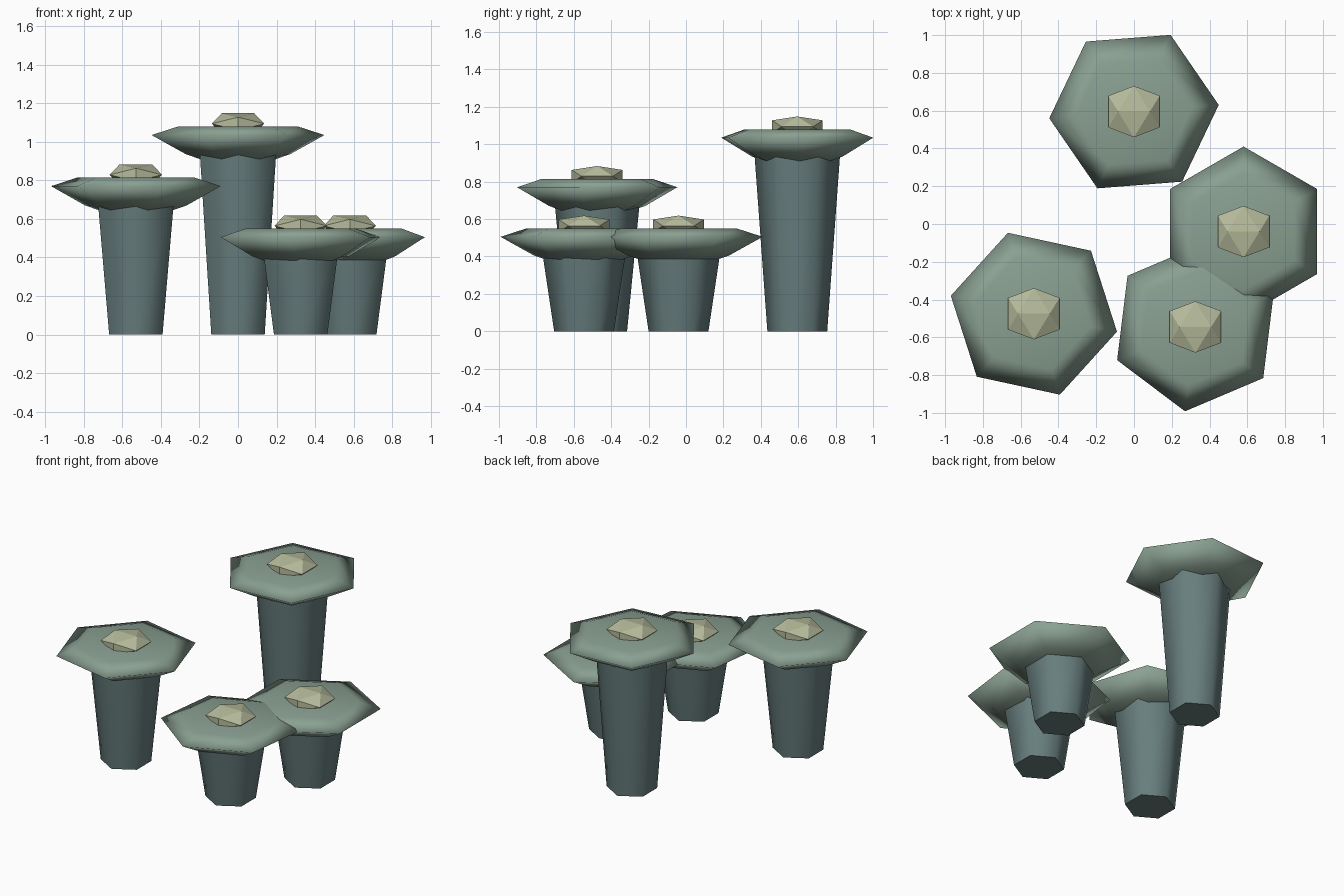
import bpy, bmesh, math
from mathutils import Vector

if "Cube" in bpy.data.objects:
    bpy.data.objects.remove(bpy.data.objects["Cube"])


def material(name, r, g, b):
    lin = [((c / 255 + 0.055) / 1.055) ** 2.4 for c in (r, g, b)]
    m = bpy.data.materials.new(name)
    m.diffuse_color = (*lin, 1)
    m.use_nodes = True
    m.node_tree.nodes["Principled BSDF"].inputs["Base Color"].default_value = m.diffuse_color
    return m


STEM = material("slate teal", 104, 126, 126)
CAP = material("sage green", 138, 160, 146)
GEM = material("pale olive", 182, 188, 156)


def finish(name, bm, loc, mat, smooth_angle=None):
    bmesh.ops.recalc_face_normals(bm, faces=bm.faces)
    mesh = bpy.data.meshes.new(name)
    bm.to_mesh(mesh)
    bm.free()
    mesh.materials.append(mat)
    ob = bpy.data.objects.new(name, mesh)
    ob.location = loc
    bpy.context.collection.objects.link(ob)
    if smooth_angle:
        bpy.ops.object.select_all(action='DESELECT')
        ob.select_set(True)
        bpy.context.view_layer.objects.active = ob
        bpy.ops.object.shade_smooth_by_angle(angle=math.radians(smooth_angle))


def hex_rings(profile, turn):
    """Six-sided solid from (radius, z) rings, closed at both ends."""
    bm = bmesh.new()
    rings = []
    for r, z in profile:
        angles = [math.radians(turn + 60 * i) for i in range(6)]
        rings.append([bm.verts.new((r * math.cos(a), r * math.sin(a), z)) for a in angles])
    for lo, hi in zip(rings, rings[1:]):
        for i in range(6):
            j = (i + 1) % 6
            bm.faces.new((lo[i], lo[j], hi[j], hi[i]))
    bm.faces.new(rings[0][::-1])
    bm.faces.new(rings[-1])
    return bm


def gem(radius, flatten):
    """Flattened icosahedron resting with one edge uppermost, along x."""
    bm = bmesh.new()
    t = (1 + 5 ** 0.5) / 2
    k = radius / math.hypot(1, t)
    for a in (-1, 1):
        for b in (-t, t):
            for p in ((a, 0, b), (0, b, a), (b, a, 0)):
                bm.verts.new(Vector((p[0], p[1], p[2] * flatten)) * k)
    bmesh.ops.convex_hull(bm, input=bm.verts[:])
    return bm


# cap profile, measured down from the flat top
CAP_PROFILE = [(0.19, -0.172), (0.27, -0.145), (0.45, -0.045), (0.31, 0.0)]

# name, x, y, top of cap, cap rotation in degrees
PILLARS = [
    ("back", 0.0, 0.595, 1.08, 4.5),
    ("left", -0.53, -0.475, 0.815, -12.2),
    ("front", 0.325, -0.545, 0.55, 23),
    ("right", 0.58, -0.04, 0.55, 30),
]

for name, x, y, top, turn in PILLARS:
    # tapered six-sided stem, wider at the top
    finish(name + "_stem", hex_rings([(0.16, 0), (0.235, top - 0.05)], 30), (x, y, 0), STEM, 65)
    # overhanging hexagonal cap with soft edges
    finish(name + "_cap", hex_rings(CAP_PROFILE, turn), (x, y, top), CAP, 179)
    # faceted knob on top
    finish(name + "_knob", gem(0.16, 0.4), (x, y, top + 0.014), GEM)
